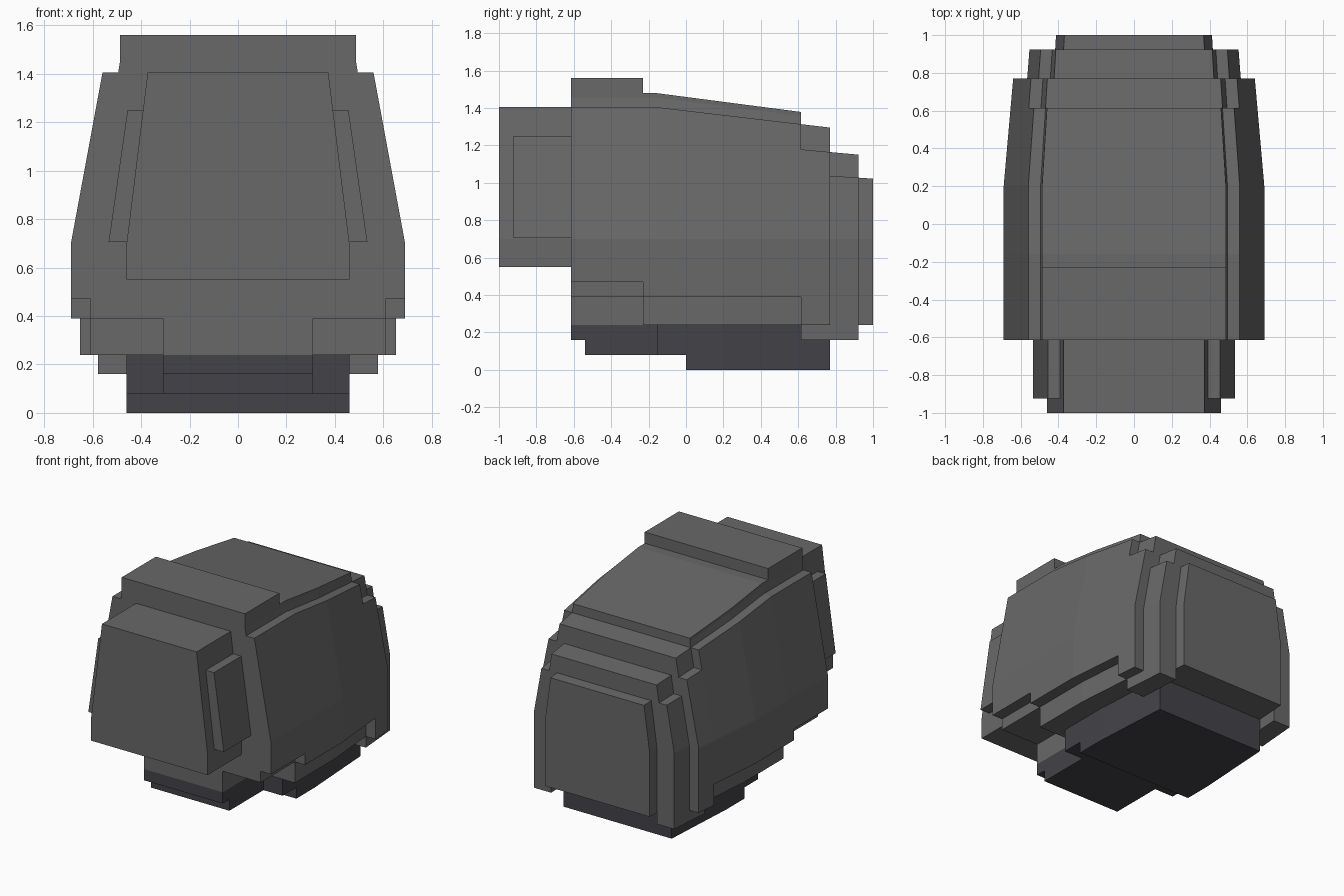
import bpy
import bmesh
from mathutils import Vector

cube = bpy.data.objects.get("Cube")
if cube:
    bpy.data.objects.remove(cube, do_unlink=True)


def make_material(name, rgb):
    mat = bpy.data.materials.new(name)
    mat.use_nodes = True
    colour = (*rgb, 1)
    mat.diffuse_color = colour
    mat.node_tree.nodes["Principled BSDF"].inputs["Base Color"].default_value = colour
    return mat


grey = make_material("grey", (0.14, 0.14, 0.14))
dark = make_material("dark grey", (0.057, 0.055, 0.064))


def shape(co):
    """Taper towards the top and the back, and slope the roof down to the back."""
    x, y, z = co
    rise = max(0, z - 0.7)
    x *= 1 - 0.268 * min(rise, 0.755)
    x *= 1 - 0.128 * max(0, y - 0.2)
    z -= 0.167 * rise * max(0, y + 0.16)
    return Vector((x, y, z))


# Heights and depths where the shape bends
BENDS = [((0, 0, 0.7), (0, 0, 1)), ((0, 0, 1.455), (0, 0, 1)),
         ((0, -0.16, 0), (0, 1, 0)), ((0, 0.2, 0), (0, 1, 0))]


def add_box(bm, xs, ys, zs):
    lo, hi = Vector((xs[0], ys[0], zs[0])), Vector((xs[1], ys[1], zs[1]))
    verts = bmesh.ops.create_cube(bm, size=1)["verts"]
    for v in verts:
        v.co = (lo + hi) / 2 + v.co * (hi - lo)


def part(name, mat, x, ys, zs, inner=None):
    """A centred block, or a left and right pair when an inner x is given."""
    bm = bmesh.new()
    if inner is None:
        add_box(bm, (-x, x), ys, zs)
    else:
        add_box(bm, (inner, x), ys, zs)
        add_box(bm, (-x, -inner), ys, zs)
    for point, normal in BENDS:
        geom = bm.verts[:] + bm.edges[:] + bm.faces[:]
        bmesh.ops.bisect_plane(bm, geom=geom, plane_co=point, plane_no=normal)
    for v in bm.verts:
        v.co = shape(v.co)
    bmesh.ops.recalc_face_normals(bm, faces=bm.faces)
    mesh = bpy.data.meshes.new(name)
    bm.to_mesh(mesh)
    bm.free()
    mesh.materials.append(mat)
    bpy.context.collection.objects.link(bpy.data.objects.new(name, mesh))


FRONT, RIDGE, REAR, BACK, LAYER = -0.615, -0.23, 0.615, 0.77, 0.923

# Main body
part("front_body", grey, 0.61, (FRONT, RIDGE), (0.39, 1.56))
part("middle_body", grey, 0.61, (RIDGE, REAR), (0.24, 1.48))
part("rear_body", grey, 0.61, (REAR, BACK), (0.24, 1.405))
part("chin", grey, 0.31, (FRONT, RIDGE), (0.24, 0.39))

# Side panels
part("front_side_panels", grey, 0.69, (FRONT, RIDGE), (0.47, 1.405), 0.61)
part("middle_side_panels", grey, 0.69, (RIDGE, REAR), (0.39, 1.405), 0.61)
part("rear_side_panels", grey, 0.69, (REAR, BACK), (0.24, 1.25), 0.61)

# Back layers
part("back_layer", grey, 0.535, (BACK, LAYER), (0.24, 1.25))
part("back_layer_sides", grey, 0.61, (BACK, LAYER), (0.24, 1.1), 0.535)
part("back_plate", grey, 0.46, (LAYER, 1), (0.24, 1.1))
part("lower_back_corners", grey, 0.61, (REAR, LAYER), (0.16, 0.24), 0.46)

# Front block with its side plates
part("front_block", grey, 0.46, (-1, FRONT), (0.55, 1.405))
part("front_block_plates", grey, 0.535, (-0.923, FRONT), (0.705, 1.25), 0.46)

# Stepped dark base
part("base_front_lip", dark, 0.31, (FRONT, -0.155), (0.16, 0.24))
part("base_front_step", dark, 0.31, (-0.54, -0.155), (0.08, 0.16))
part("base_upper", dark, 0.46, (-0.155, BACK), (0.08, 0.24))
part("base_lower", dark, 0.46, (0, BACK), (0, 0.08))
